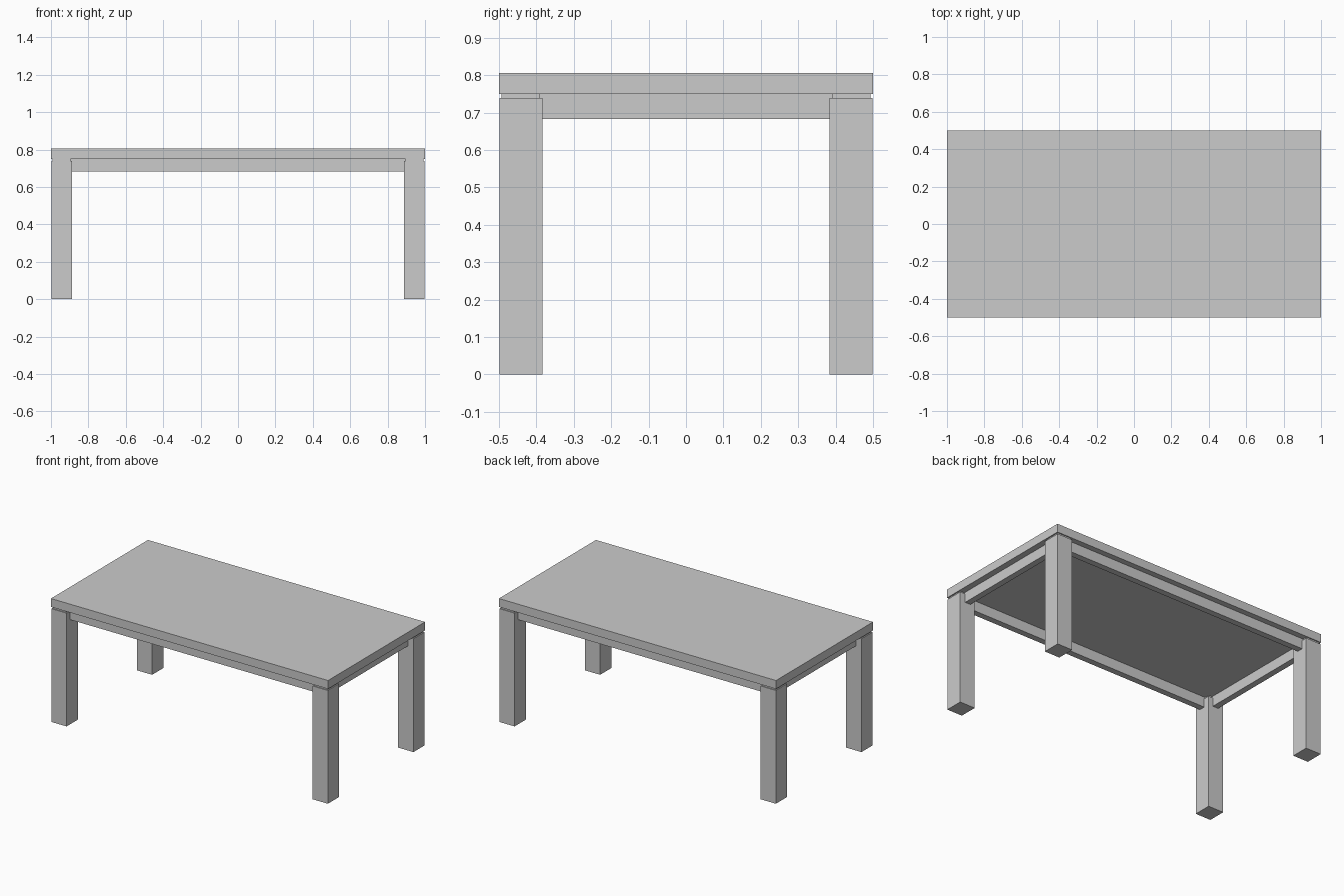
import bpy

if "Cube" in bpy.data.objects:
    bpy.data.objects.remove(bpy.data.objects["Cube"])


def box(name, x0, x1, y0, y1, z0, z1):
    bpy.ops.mesh.primitive_cube_add(
        size=1, location=((x0 + x1) / 2, (y0 + y1) / 2, (z0 + z1) / 2))
    ob = bpy.context.object
    ob.name = name
    ob.scale = (x1 - x0, y1 - y0, z1 - z0)
    bpy.ops.object.transform_apply(location=True, rotation=False, scale=True)
    return ob


def mirrored(ob, x, y):
    m = ob.modifiers.new("mirror", 'MIRROR')
    m.use_axis = (x, y, False)
    return ob


# Table top
box("table_top", -1, 1, -0.5, 0.5, 0.75, 0.805)

# Legs with a slightly inset spacer block under the top
mirrored(box("legs", 0.888, 0.998, -0.499, -0.383, 0, 0.739), True, True)
mirrored(box("leg_spacers", 0.895, 0.991, -0.493, -0.39, 0.739, 0.75), True, True)

# Apron rails, recessed from the outer leg faces
mirrored(box("long_rails", -0.895, 0.895, -0.463, -0.423, 0.683, 0.75), False, True)
mirrored(box("short_rails", 0.92, 0.96, -0.39, 0.39, 0.683, 0.75), True, False)
